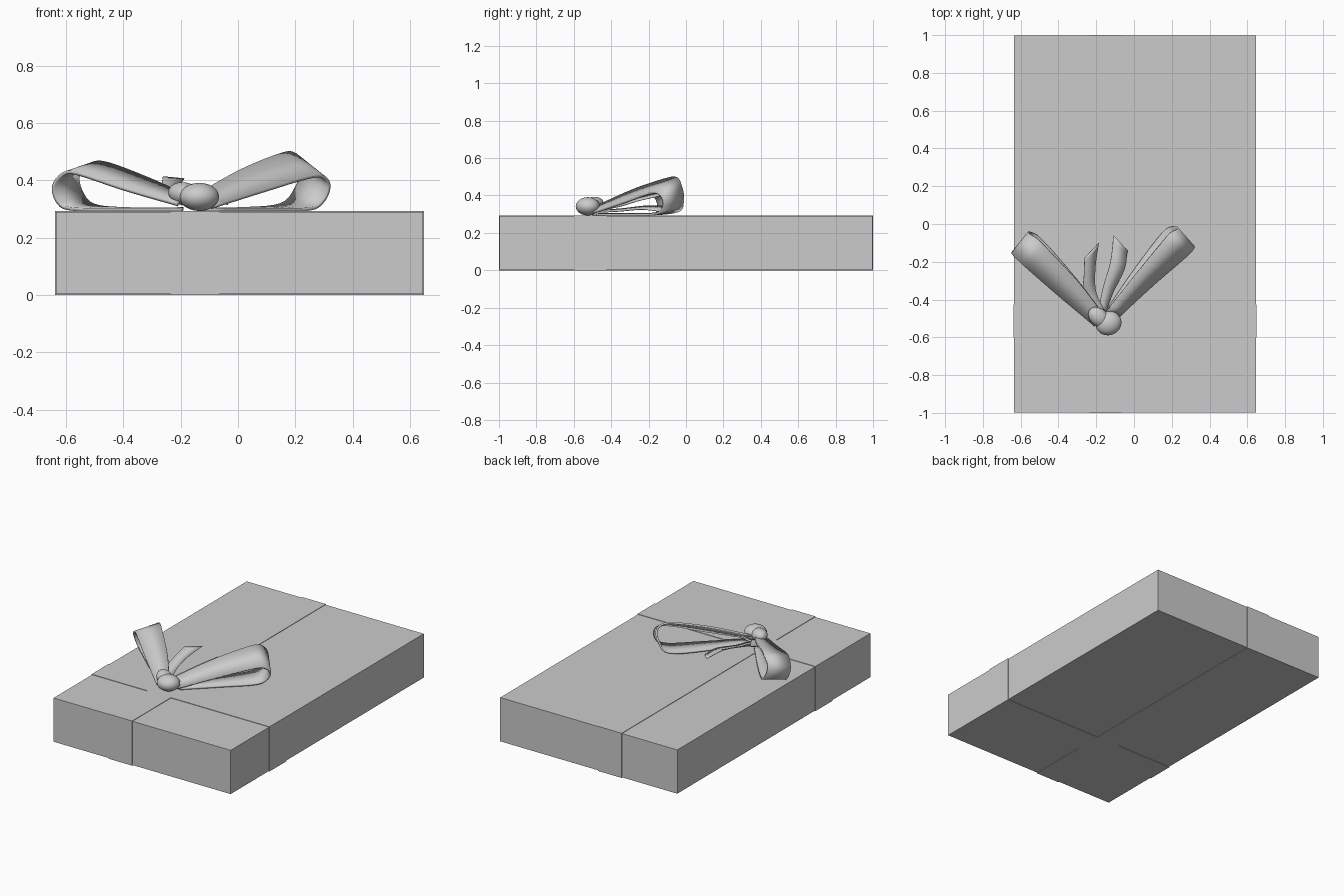
import bpy, math
from mathutils import Vector

if "Cube" in bpy.data.objects:
    bpy.data.objects.remove(bpy.data.objects["Cube"])


def box(name, x0, x1, y0, y1, z0, z1):
    bpy.ops.mesh.primitive_cube_add(size=1, location=((x0+x1)/2, (y0+y1)/2, (z0+z1)/2))
    o = bpy.context.object
    o.name = name
    o.scale = (x1-x0, y1-y0, z1-z0)
    return o


def smooth_path(pts, n=5):
    # Catmull-Rom curve through the points
    p = [Vector(q) for q in pts]
    p = [2*p[0]-p[1]] + p + [2*p[-1]-p[-2]]
    out = []
    for i in range(1, len(p)-2):
        a, b, c, d = p[i-1:i+3]
        for k in range(n):
            t = k/n
            out.append(0.5*(2*b + (c-a)*t + (2*a-5*b+4*c-d)*t*t + (3*b-a-3*c+d)*t**3))
    out.append(p[-2])
    return out


def ribbon(name, rim_a, rim_b, thick):
    # Surface between two rim curves, thickened
    a, b = smooth_path(rim_a), smooth_path(rim_b)
    n = len(a)
    faces = [(i, i+1, n+i+1, n+i) for i in range(n-1)]
    me = bpy.data.meshes.new(name)
    me.from_pydata(a+b, [], faces)
    o = bpy.data.objects.new(name, me)
    bpy.context.collection.objects.link(o)
    s = o.modifiers.new("thickness", 'SOLIDIFY')
    s.thickness = thick
    s.offset = 0
    smooth(o)


def smooth(o):
    bpy.ops.object.select_all(action='DESELECT')
    o.select_set(True)
    bpy.context.view_layer.objects.active = o
    bpy.ops.object.shade_smooth_by_angle(angle=math.radians(40))


def ball(name, loc, size, rot):
    bpy.ops.mesh.primitive_uv_sphere_add(segments=20, ring_count=12, location=loc,
                                         rotation=[math.radians(r) for r in rot])
    o = bpy.context.object
    o.name = name
    o.scale = size
    smooth(o)


# Gift box and the two flat bands wrapped around it
box("gift_box", -0.635, 0.645, -0.997, 0.997, 0.003, 0.289)
box("long_band", -0.235, -0.065, -1, 1, 0, 0.292)
box("cross_band", -0.638, 0.648, -0.6, -0.425, 0, 0.292)

# Bow loops: far rim, near rim
ribbon("right_loop",
       [(-.15, -.47, .345), (0, -.28, .43), (.13, -.12, .484), (.19, -.05, .494), (.228, -.025, .45),
        (.205, -.015, .38), (.15, -.045, .315), (0, -.24, .3), (-.15, -.46, .3)],
       [(-.09, -.5, .305), (.1, -.325, .365), (.24, -.205, .408), (.295, -.155, .412), (.318, -.125, .38),
        (.3, -.125, .33), (.25, -.17, .3), (.1, -.31, .298), (-.08, -.48, .298)], 0.012)
ribbon("left_loop",
       [(-.19, -.44, .35), (-.3, -.3, .4), (-.45, -.14, .457), (-.51, -.08, .457), (-.555, -.05, .42),
        (-.545, -.045, .36), (-.5, -.07, .312), (-.38, -.2, .3), (-.19, -.43, .3)],
       [(-.21, -.54, .315), (-.4, -.38, .37), (-.55, -.25, .42), (-.605, -.2, .424), (-.643, -.16, .38),
        (-.63, -.15, .325), (-.58, -.18, .3), (-.4, -.34, .298), (-.2, -.5, .298)], 0.012)

# Ribbon tails with slanted ends
ribbon("left_tail",
       [(-.2, -.48, .33), (-.265, -.36, .35), (-.265, -.27, .385), (-.262, -.18, .412)],
       [(-.15, -.47, .32), (-.2, -.36, .34), (-.205, -.24, .375), (-.187, -.1, .405)], 0.004)
ribbon("right_tail",
       [(-.19, -.47, .32), (-.165, -.34, .33), (-.125, -.2, .345), (-.108, -.06, .34)],
       [(-.15, -.47, .31), (-.11, -.36, .315), (-.05, -.24, .325), (-.035, -.14, .315)], 0.004)

# Knot made of two crossing lumps
ball("knot_wrap", (-.135, -.525, .342), (.07, .064, .049), (0, 0, 20))
ball("knot_fold", (-.185, -.495, .352), (.066, .047, .04), (0, 10, -40))
